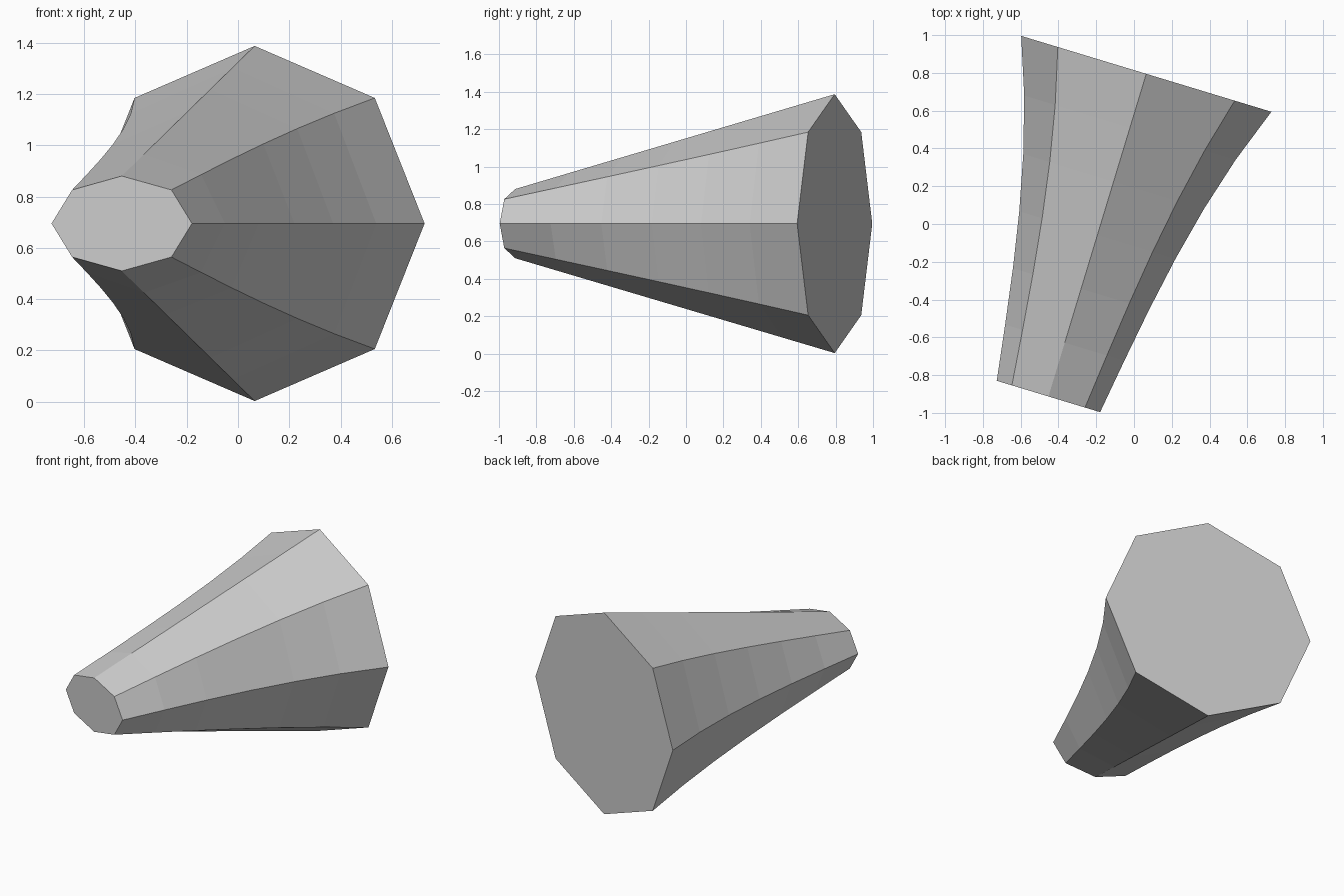
import bpy, bmesh, math
from mathutils import Vector

cube = bpy.data.objects.get("Cube")
if cube:
    bpy.data.objects.remove(cube, do_unlink=True)

SIDES, SEGMENTS = 8, 6
BACK = Vector((0.065, 0.795, 0.695))
FRONT = Vector((-0.453, -0.913, 0.695))

axis = (FRONT - BACK).normalized()
across = Vector((-axis.y, axis.x, 0))
up = Vector((0, 0, 1))


def half_width(t):
    # flared sides that pull in between the ends
    return 0.692 - 0.406 * t - t * (1 - t) * (0.31 - 0.165 * t)


def half_height(t):
    return 0.692 - 0.507 * t


def ring(bm, t):
    centre = BACK.lerp(FRONT, t)
    verts = []
    for i in range(SIDES):
        a = math.tau * i / SIDES
        verts.append(bm.verts.new(centre + across * half_width(t) * math.cos(a)
                                  + up * half_height(t) * math.sin(a)))
    return verts


# Flared octagonal body, round at the back and oval at the front
bm = bmesh.new()
rings = [ring(bm, s / SEGMENTS) for s in range(SEGMENTS + 1)]
for r0, r1 in zip(rings, rings[1:]):
    for i in range(SIDES):
        j = (i + 1) % SIDES
        bm.faces.new((r0[i], r0[j], r1[j], r1[i]))

# End caps
bm.faces.new(rings[0])
bm.faces.new(rings[-1])
bmesh.ops.recalc_face_normals(bm, faces=bm.faces)

mesh = bpy.data.meshes.new("flared_body")
bm.to_mesh(mesh)
bm.free()
body = bpy.data.objects.new("flared_body", mesh)
bpy.context.collection.objects.link(body)

# Plain grey finish
grey = bpy.data.materials.new("light_grey")
grey.use_nodes = True
colour = (0.6, 0.6, 0.6, 1)
grey.diffuse_color = colour
grey.node_tree.nodes["Principled BSDF"].inputs["Base Color"].default_value = colour
mesh.materials.append(grey)
